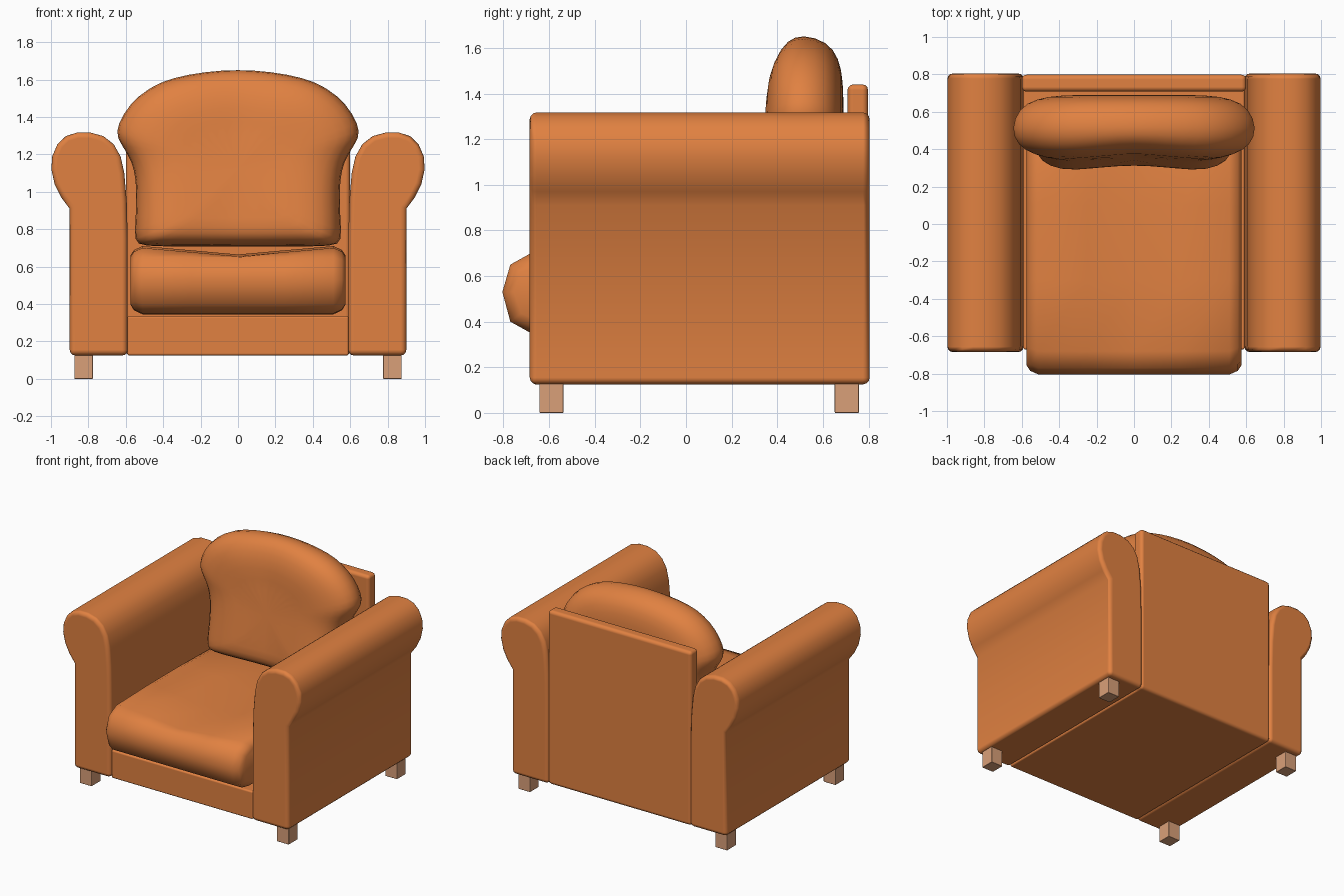
import bpy, bmesh

if "Cube" in bpy.data.objects:
    bpy.data.objects.remove(bpy.data.objects["Cube"])


def material(name, color):
    m = bpy.data.materials.new(name)
    m.diffuse_color = (*color, 1)
    m.use_nodes = True
    m.node_tree.nodes["Principled BSDF"].inputs["Base Color"].default_value = m.diffuse_color
    return m


FABRIC = material("orange_fabric", (0.75, 0.22, 0.053))
WOOD = material("light_wood", (0.70, 0.35, 0.19))


def finish(name, bm, mat, bevel=0.0, segments=3, subsurf=0):
    bmesh.ops.recalc_face_normals(bm, faces=bm.faces)
    me = bpy.data.meshes.new(name)
    bm.to_mesh(me)
    bm.free()
    me.materials.append(mat)
    me.shade_smooth()
    ob = bpy.data.objects.new(name, me)
    bpy.context.collection.objects.link(ob)
    if bevel:
        b = ob.modifiers.new("bevel", 'BEVEL')
        b.width, b.segments = bevel, segments
        b.limit_method, b.angle_limit = 'ANGLE', 0.8
        b.harden_normals = True
    if subsurf:
        s = ob.modifiers.new("subsurf", 'SUBSURF')
        s.levels = s.render_levels = subsurf
    return ob


def box(name, lo, hi, mat, bevel):
    bm = bmesh.new()
    bmesh.ops.create_cube(bm, size=1)
    for v in bm.verts:
        v.co = [(a + b) / 2 + c * (b - a) for a, b, c in zip(lo, hi, v.co)]
    return finish(name, bm, mat, bevel)


def loft(rings):
    """Skin a list of closed rings and cap both ends."""
    bm = bmesh.new()
    vs = [[bm.verts.new(p) for p in r] for r in rings]
    n = len(vs[0])
    for a, b in zip(vs, vs[1:]):
        for i in range(n):
            j = (i + 1) % n
            bm.faces.new((a[i], a[j], b[j], b[i]))
    bm.faces.new(vs[0])
    bm.faces.new(vs[-1])
    return bm


# Rolled arms: one profile, mirrored
arm = [(0.59, 0.125), (0.90, 0.125), (0.90, 0.91), (0.945, 0.97), (0.98, 1.04),
       (0.998, 1.12), (0.993, 1.19), (0.965, 1.255), (0.92, 1.298), (0.86, 1.317),
       (0.79, 1.317), (0.72, 1.298), (0.665, 1.255), (0.628, 1.19), (0.608, 1.10),
       (0.595, 0.95), (0.59, 0.75)]
for side, s in (("left", -1), ("right", 1)):
    bm = loft([[(s * x, y, z) for x, z in arm] for y in (-0.685, 0.805)])
    finish(side + "_arm", bm, FABRIC, 0.03)
    # Legs
    for end, y in (("front", -0.59), ("back", 0.705)):
        box(f"{end}_{side}_leg", (s * 0.825 - 0.05, y - 0.053, 0),
            (s * 0.825 + 0.05, y + 0.053, 0.14), WOOD, 0.004)

# Base rail and back panel
box("base", (-0.592, -0.672, 0.125), (0.592, 0.75, 0.337), FABRIC, 0.012)
box("back_panel", (-0.6, 0.708, 0.125), (0.6, 0.798, 1.44), FABRIC, 0.025)

# Seat cushion: side profile lofted across the width
seat = [(-0.805, 0.53), (-0.77, 0.65), (-0.68, 0.70), (-0.3, 0.71), (0.1, 0.71),
        (0.5, 0.70), (0.6, 0.65), (0.6, 0.40), (0.5, 0.345), (-0.3, 0.345),
        (-0.68, 0.35), (-0.77, 0.40)]
half = [(0.575, 0.05), (0.555, 0.02), (0.51, 0), (0.25, 0)]
stations = [(-x, i) for x, i in half] + [(0, 0)] + [(x, i) for x, i in half[::-1]]
rings = []
for x, inset in stations:
    ring = []
    for y, z in seat:
        dip = 0.045 * max(0, 1 - abs(x) / 0.5) if z > 0.66 else 0
        ring.append((x, -0.1 + (y + 0.1) * (1 - inset / 0.7),
                     0.53 + (z - 0.53) * (1 - inset / 0.18) - dip))
    rings.append(ring)
finish("seat_cushion", loft(rings), FABRIC, subsurf=0)

# Back cushion: front outline puffed through its depth
right = [(0.30, 0.705), (0.52, 0.705), (0.565, 0.73), (0.555, 0.85), (0.55, 1.0),
         (0.56, 1.12), (0.60, 1.21), (0.66, 1.29), (0.655, 1.36), (0.59, 1.475),
         (0.48, 1.565), (0.36, 1.617), (0.18, 1.65)]
outline = [(0, 0.705)] + right + [(0, 1.662)] + [(-x, z) for x, z in right[::-1]]
layers = [(0.69, 0.3), (0.69, 0.6), (0.67, 0.8), (0.62, 0.94), (0.51, 1.005),
          (0.42, 0.95), (0.37, 0.82), (0.338, 0.6), (0.338, 0.3)]
rings = []
for y, s in layers:
    ring = []
    front = min(1, max(0, (0.51 - y) / 0.12))
    for x, z in outline:
        px = x * s
        pz = 1.15 + (z - 1.15) * (s if z > 1.15 else s ** 0.5)
        lean = 0.07 * min(1, max(0, (1.25 - pz) / 0.5))
        hollow = 0.035 * max(0, 1 - abs(px) / 0.4)
        ring.append((px, y + front * (hollow - lean), pz))
    rings.append(ring)
finish("back_cushion", loft(rings), FABRIC, subsurf=1)
